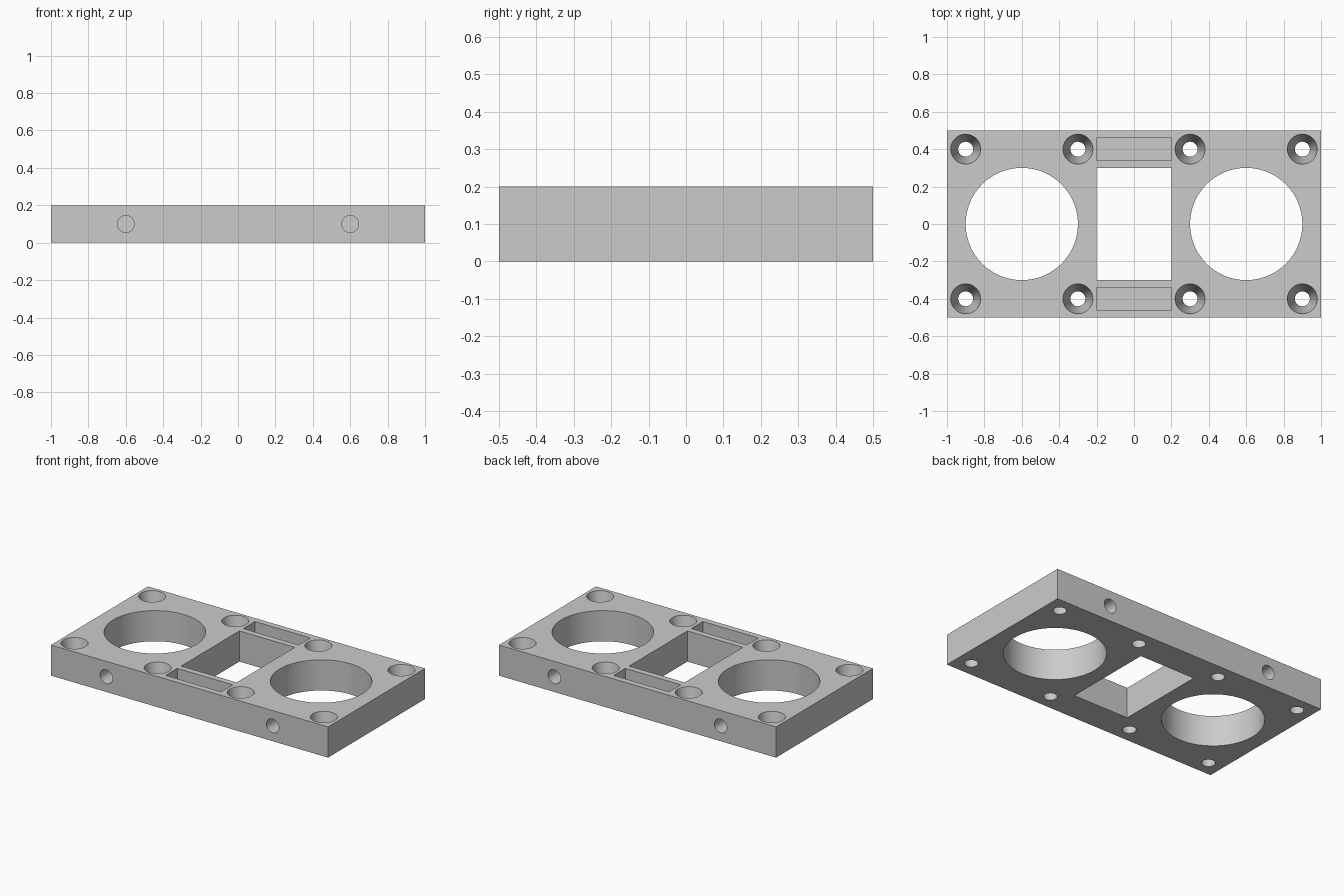
import bpy
import bmesh
from math import pi, radians
from mathutils import Matrix

default = bpy.data.objects.get("Cube")
if default:
    bpy.data.objects.remove(default, do_unlink=True)

LENGTH, WIDTH, THICK = 2.0, 1.0, 0.2
OVER = 0.05  # how far cutters reach past the surface

grey = bpy.data.materials.new("light grey")
grey.use_nodes = True
grey.diffuse_color = (0.6, 0.6, 0.6, 1)
grey.node_tree.nodes["Principled BSDF"].inputs["Base Color"].default_value = (0.6, 0.6, 0.6, 1)


def add_box(bm, x, y, z0, z1, sx, sy):
    m = Matrix.Translation((x, y, (z0 + z1) / 2)) @ Matrix.Diagonal((sx, sy, z1 - z0, 1))
    bmesh.ops.create_cube(bm, size=1, matrix=m)


def add_cone(bm, centre, r1, r2, depth, sides, turn=0):
    m = Matrix.Translation(centre) @ Matrix.Rotation(turn, 4, "X")
    bmesh.ops.create_cone(bm, cap_ends=True, segments=sides, radius1=r1,
                          radius2=r2, depth=depth, matrix=m)


def make_object(name, bm):
    bmesh.ops.recalc_face_normals(bm, faces=bm.faces)
    mesh = bpy.data.meshes.new(name)
    bm.to_mesh(mesh)
    bm.free()
    obj = bpy.data.objects.new(name, mesh)
    bpy.context.collection.objects.link(obj)
    return obj


# Solid slab
bm = bmesh.new()
add_box(bm, 0, 0, 0, THICK, LENGTH, WIDTH)
plate = make_object("mounting_plate", bm)
plate.data.materials.append(grey)

# All openings in one cutter
bm = bmesh.new()
mid = THICK / 2
through = THICK + 2 * OVER

# Central rectangular window
add_box(bm, 0, 0, -OVER, THICK + OVER, 0.4, 0.6)

for side in (-1, 1):
    # Large round openings
    add_cone(bm, (side * 0.6, 0, mid), 0.3, 0.3, through, 96)
    # Shallow pockets in front of and behind the window
    add_box(bm, 0, side * 0.4, 0.1, THICK + OVER, 0.4, 0.12)
    for x in (-0.6, 0.6):
        # Blind holes in the long edges
        add_cone(bm, (x, side * 0.5, mid), 0.045, 0.045, 0.22, 48, pi / 2)
    for x in (-0.9, -0.3, 0.3, 0.9):
        # Tapered screw holes, wide at the top
        slope = 0.04 / THICK * OVER
        add_cone(bm, (x, side * 0.4, mid), 0.04 - slope, 0.08 + slope, through, 48)

cutter = make_object("openings_cutter", bm)
cutter.hide_render = True

# Cut the openings and bake the result
cut = plate.modifiers.new("openings", "BOOLEAN")
cut.operation = "DIFFERENCE"
cut.solver = "EXACT"
cut.object = cutter
bpy.context.view_layer.update()
graph = bpy.context.evaluated_depsgraph_get()
baked = bpy.data.meshes.new_from_object(plate.evaluated_get(graph))
plate.modifiers.clear()
plate.data = baked
bpy.data.objects.remove(cutter, do_unlink=True)

# Smooth bores with crisp rims
for obj in bpy.context.selected_objects:
    obj.select_set(False)
plate.select_set(True)
bpy.context.view_layer.objects.active = plate
bpy.ops.object.shade_smooth_by_angle(angle=radians(30))
